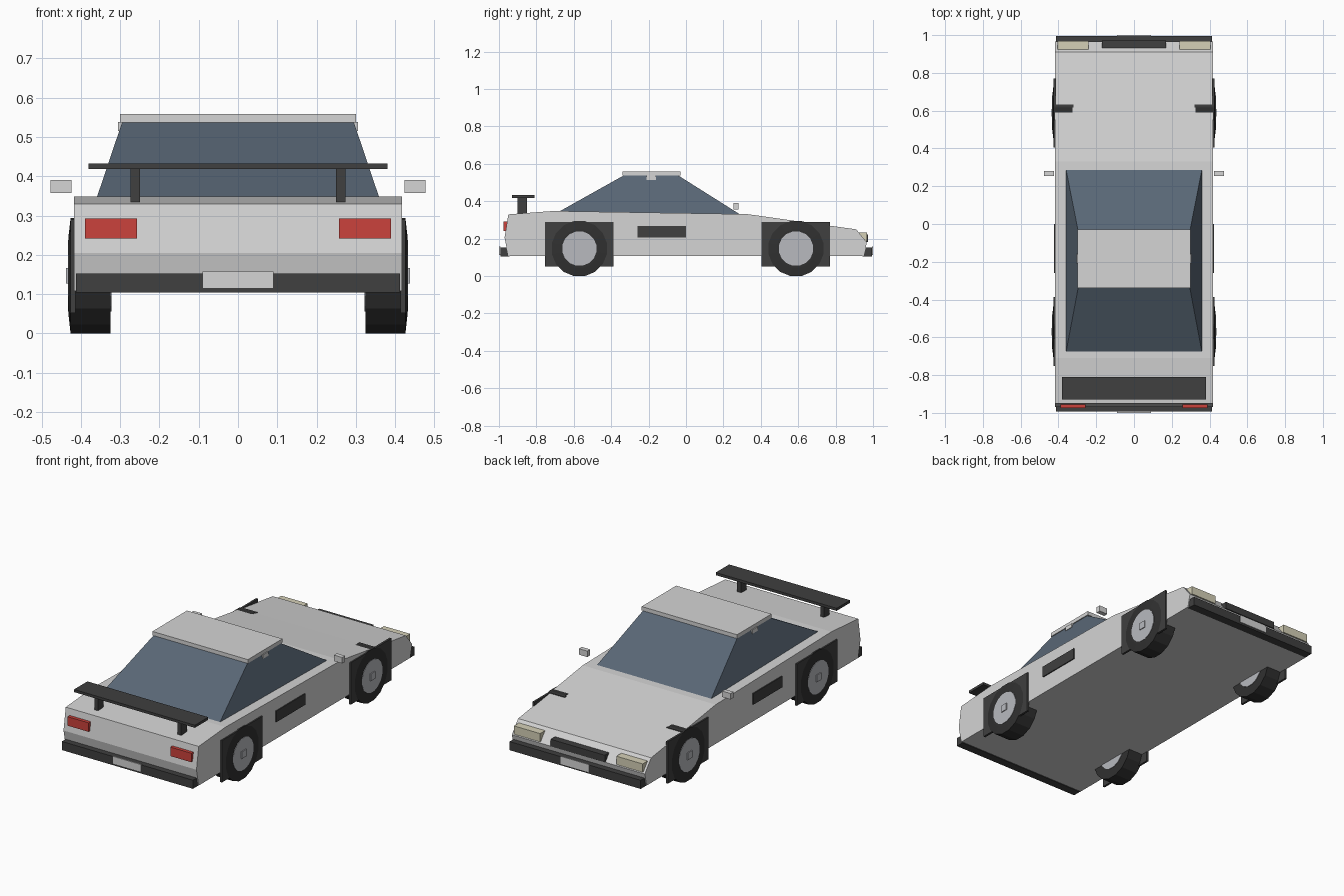
import bpy, bmesh, math

if "Cube" in bpy.data.objects:
    bpy.data.objects.remove(bpy.data.objects["Cube"])


def mat(name, r, g, b):
    m = bpy.data.materials.new(name)
    m.diffuse_color = (r, g, b, 1)
    m.use_nodes = True
    m.node_tree.nodes["Principled BSDF"].inputs["Base Color"].default_value = m.diffuse_color
    return m


BODY = mat("light grey paint", 0.66, 0.66, 0.66)
TRIM = mat("dark trim", 0.05, 0.05, 0.05)
TYRE = mat("tyre black", 0.03, 0.03, 0.03)
GLASS = mat("tinted glass", 0.10, 0.135, 0.18)
RED = mat("red lamp", 0.60, 0.055, 0.045)
LAMP = mat("cream lamp", 0.66, 0.63, 0.47)
RIM = mat("wheel silver", 0.48, 0.49, 0.52)


def make(name, verts, faces, material):
    me = bpy.data.meshes.new(name)
    me.from_pydata(verts, [], faces)
    bm = bmesh.new()
    bm.from_mesh(me)
    bmesh.ops.recalc_face_normals(bm, faces=bm.faces)
    bm.to_mesh(me)
    bm.free()
    me.materials.append(material)
    ob = bpy.data.objects.new(name, me)
    bpy.context.collection.objects.link(ob)
    return ob


HEX = [(0, 1, 2, 3), (7, 6, 5, 4), (0, 4, 5, 1), (1, 5, 6, 2), (2, 6, 7, 3), (3, 7, 4, 0)]


def box(name, x, y, z, material):
    v = [(a, b, c) for c in z for a, b in
         ((x[0], y[0]), (x[1], y[0]), (x[1], y[1]), (x[0], y[1]))]
    return make(name, v, HEX, material)


def pair(name, x, y, z, material):
    # same box on the left and the right
    box(name + "_right", x, y, z, material)
    box(name + "_left", (-x[1], -x[0]), y, z, material)


def lathe(name, profile, side, y, z, material, n=16):
    # closed (x, radius) profile spun round the axle
    verts, faces, k = [], [], len(profile)
    for i in range(n):
        a = 2 * math.pi * (i + 0.5) / n
        verts += [(side * px, y + r * math.sin(a), z - r * math.cos(a)) for px, r in profile]
    for i in range(n):
        j = (i + 1) % n
        for p in range(k):
            q = (p + 1) % k
            faces.append((i * k + p, i * k + q, j * k + q, j * k + p))
    return make(name, verts, faces, material)


# Body: side profile extruded across the width
prof = [(-0.95, 0.108), (-0.97, 0.205), (-0.95, 0.33), (-0.71, 0.348), (0.33, 0.331),
        (0.62, 0.29), (0.91, 0.25), (0.967, 0.18), (0.95, 0.108)]
n = len(prof)
make("body", [(x, y, z) for x in (-0.418, 0.418) for y, z in prof],
     [tuple(range(n)), tuple(range(n, 2 * n))] +
     [(i, (i + 1) % n, n + (i + 1) % n, n + i) for i in range(n)], BODY)

# Cabin glass and roof
make("cabin_glass",
     [(-0.36, -0.68, 0.344), (0.36, -0.68, 0.344), (0.36, 0.29, 0.329), (-0.36, 0.29, 0.329),
      (-0.295, -0.335, 0.537), (0.295, -0.335, 0.537), (0.295, -0.04, 0.537), (-0.295, -0.04, 0.537)],
     HEX, GLASS)
box("roof", (-0.30, 0.30), (-0.34, -0.03), (0.537, 0.559), BODY)
pair("roof_clip", (0.28, 0.305), (-0.21, -0.16), (0.515, 0.538), BODY)

# Bumpers and plates
box("rear_bumper", (-0.412, 0.412), (-0.993, -0.945), (0.104, 0.153), TRIM)
box("front_bumper", (-0.412, 0.412), (0.945, 0.995), (0.104, 0.153), TRIM)
box("rear_plate", (-0.09, 0.09), (-1.0, -0.992), (0.114, 0.158), BODY)
box("front_plate", (-0.09, 0.09), (0.994, 1.0), (0.114, 0.158), BODY)

# Lamps and grille
pair("tail_lamp", (0.257, 0.389), (-0.975, -0.94), (0.242, 0.293), RED)
pair("head_lamp", (0.24, 0.405), (0.92, 0.968), (0.187, 0.234), LAMP)
box("grille", (-0.17, 0.17), (0.92, 0.972), (0.182, 0.222), TRIM)

# Spoiler
box("spoiler_wing", (-0.38, 0.38), (-0.93, -0.81), (0.418, 0.433), TRIM)
pair("spoiler_strut", (0.25, 0.273), (-0.90, -0.85), (0.335, 0.42), TRIM)

# Mirrors, side vents, bonnet strips
pair("door_mirror", (0.424, 0.477), (0.255, 0.281), (0.357, 0.391), BODY)
pair("side_vent", (0.41, 0.424), (-0.26, 0.0), (0.206, 0.269), TRIM)
pair("bonnet_strip", (0.32, 0.418), (0.617, 0.632), (0.28, 0.292), TRIM)

# Wheels and arch plates
for end, y, span in (("rear", -0.57, (-0.753, -0.387)), ("front", 0.588, (0.405, 0.771))):
    pair(end + "_arch", (0.414, 0.426), span, (0.052, 0.29), TRIM)
    for s, tag in ((1, "_right"), (-1, "_left")):
        R = 0.15
        c = R * math.cos(math.pi / 16)
        lathe(end + "_tyre" + tag,
              [(0.325, 0.09), (0.325, R), (0.426, R), (0.431, 0.105), (0.431, 0.09)], s, y, c, TYRE)
        lathe(end + "_rim" + tag,
              [(0.322, 0.0001), (0.322, 0.093), (0.433, 0.093), (0.433, 0.0001)], s, y, c, RIM)
    pair(end + "_hub_cap", (0.43, 0.438), (y - 0.02, y + 0.02), (c - 0.02, c + 0.02), RIM)
